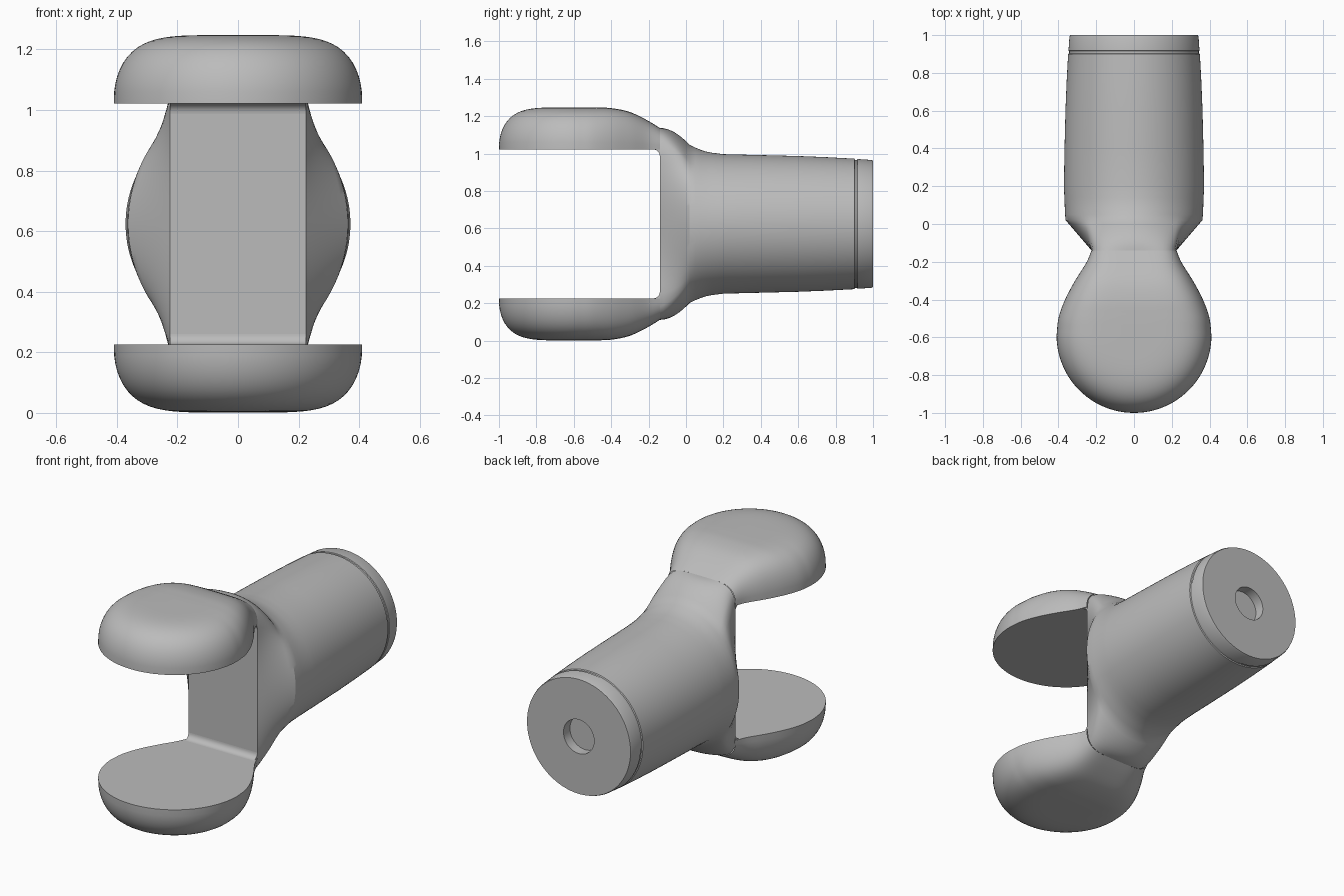
import bpy, bmesh, math

cube = bpy.data.objects.get("Cube")
if cube:
    bpy.data.objects.remove(cube)

MID, BASE, NECK = 0.624, 0.398, 0.225   # centre height, half gap, half neck width
CY, R, WALL = -0.59, 0.41, -0.14        # paddle centre, paddle radius, fork wall

grey = bpy.data.materials.new("grey plastic")
grey.use_nodes = True
colour = (0.5, 0.5, 0.5, 1)
grey.diffuse_color = colour
grey.node_tree.nodes["Principled BSDF"].inputs["Base Color"].default_value = colour


def finish(name, bm):
    bmesh.ops.remove_doubles(bm, verts=bm.verts, dist=0.0002)
    bmesh.ops.recalc_face_normals(bm, faces=bm.faces)
    mesh = bpy.data.meshes.new(name)
    bm.to_mesh(mesh)
    bm.free()
    mesh.materials.append(grey)
    obj = bpy.data.objects.new(name, mesh)
    obj.location.z = MID
    bpy.context.collection.objects.link(obj)
    bpy.ops.object.select_all(action='DESELECT')
    obj.select_set(True)
    bpy.context.view_layer.objects.active = obj
    bpy.ops.object.shade_smooth_by_angle(angle=math.radians(32))
    return obj


def skin(bm, rows, closed):
    """Join neighbouring rows of vertices with quads."""
    for a, b in zip(rows, rows[1:]):
        n = len(a)
        for i in range(n if closed else n - 1):
            j = (i + 1) % n
            bm.faces.new((a[i], a[j], b[j], b[i]))


def curve(points, v):
    """Smooth interpolation through a few (position, value) points."""
    if v <= points[0][0]:
        return points[0][1]
    for i in range(len(points) - 1):
        (a, fa), (b, fb) = points[i], points[i + 1]
        if v <= b:
            p, q = points[max(i - 1, 0)], points[min(i + 2, len(points) - 1)]
            ma, mb = (fb - p[1]) / (b - p[0]), (q[1] - fa) / (q[0] - a)
            t, h = (v - a) / (b - a), b - a
            return (fa * (1 + 2 * t) * (1 - t) ** 2 + fb * t * t * (3 - 2 * t)
                    + h * t * (1 - t) * (ma * (1 - t) - mb * t))
    return points[-1][1]


CROWN = [(-0.5, 0.623), (-0.4, 0.619), (-0.3, 0.598), (-0.2, 0.55),
         (-0.1, 0.488), (0, 0.432), (0.1, 0.389), (0.2, 0.373)]
WIDTH = [(CY, R), (-0.5, 0.4), (-0.4, 0.365), (-0.3, 0.312),
         (-0.2, 0.25), (WALL, NECK)]


def dome(t):
    return math.sqrt(max(0, 1 - t ** 5))


def paddle(name, side):
    """Round paddle: rays over the tip, cross lines along the neck."""
    steps = 24
    ys = [WALL + (CY - WALL) * i / steps for i in range(steps)]
    lines = [((0, y), (curve(WIDTH, y), y)) for y in ys]
    for i in range(49):
        a = -math.pi * i / 48
        lines.append(((0, CY), (R * math.cos(a), CY + R * math.sin(a))))
    lines += [((0, y), (-curve(WIDTH, y), y)) for y in reversed(ys)]
    ts = [math.sin(math.pi / 2 * i / 20) for i in range(21)]
    bm = bmesh.new()
    rows = []
    for s, e in lines:
        row = []
        for t in ts:
            x, y = s[0] + (e[0] - s[0]) * t, s[1] + (e[1] - s[1]) * t
            z = BASE + 0.012 * (t < 1) + (curve(CROWN, y) - BASE - 0.012) * dome(t)
            row.append(bm.verts.new((x, y, side * z)))
        row.append(bm.verts.new((e[0], e[1], side * BASE)))
        rows.append(row)
    skin(bm, rows, False)
    bm.faces.new([row[-1] for row in rows])
    return finish(name, bm)


paddle("upper_paddle", 1)
paddle("lower_paddle", -1)


# Handle body: rectangular neck flaring into a round barrel with a bored end
def section(y, a, b, k, n=96):
    ring = []
    for i in range(n):
        ang = 2 * math.pi * (i + 0.5) / n
        c, s = abs(math.cos(ang)), abs(math.sin(ang))
        if c > s:
            nx, nz = NECK, BASE * s / c
        else:
            u = c / math.sqrt(0.5)
            nx, nz = NECK * u, BASE + (curve(CROWN, WALL) - BASE) * dome(u)
        x, z = nx + (a * c - nx) * k, nz + (b * s - nz) * k
        ring.append((math.copysign(x, math.cos(ang)), y, math.copysign(z, math.sin(ang))))
    return ring


bm = bmesh.new()
rings = []
for i in range(9):
    k = i / 8
    y = WALL + 0.16 * k
    b = curve(CROWN, y)
    rings.append(section(y, 0.362, b, k))
for y in (0.05, 0.08, 0.11, 0.14, 0.17, 0.2):
    rings.append(section(y, 0.364 + (y - 0.02) * 0.04, curve(CROWN, y), 1))
BARREL = [(0.4, 0.368), (0.6, 0.363), (0.75, 0.357), (0.9, 0.349), (0.903, 0.343),
          (0.915, 0.343), (0.918, 0.347), (0.99, 0.342), (1, 0.338),
          (1, 0.1), (0.94, 0.1)]
rings += [section(y, r, r, 1) for y, r in BARREL]
rows = [[bm.verts.new(p) for p in ring] for ring in rings]
skin(bm, rows, True)
bm.faces.new(rows[0])
bm.faces.new(rows[-1])
finish("handle_body", bm)


# Small fillets where the fork wall meets each paddle
def fillet(name, side, r=0.035):
    bm = bmesh.new()
    prof = [(WALL, BASE)]
    for i in range(9):
        a = math.pi / 2 * i / 8
        prof.append((WALL - r + r * math.sin(a), BASE - r + r * math.cos(a)))
    ends = [[bm.verts.new((x, y, side * z)) for y, z in prof] for x in (-NECK, NECK)]
    skin(bm, ends, True)
    for end in ends:
        bm.faces.new(end)
    finish(name, bm)


fillet("upper_fillet", 1)
fillet("lower_fillet", -1)
